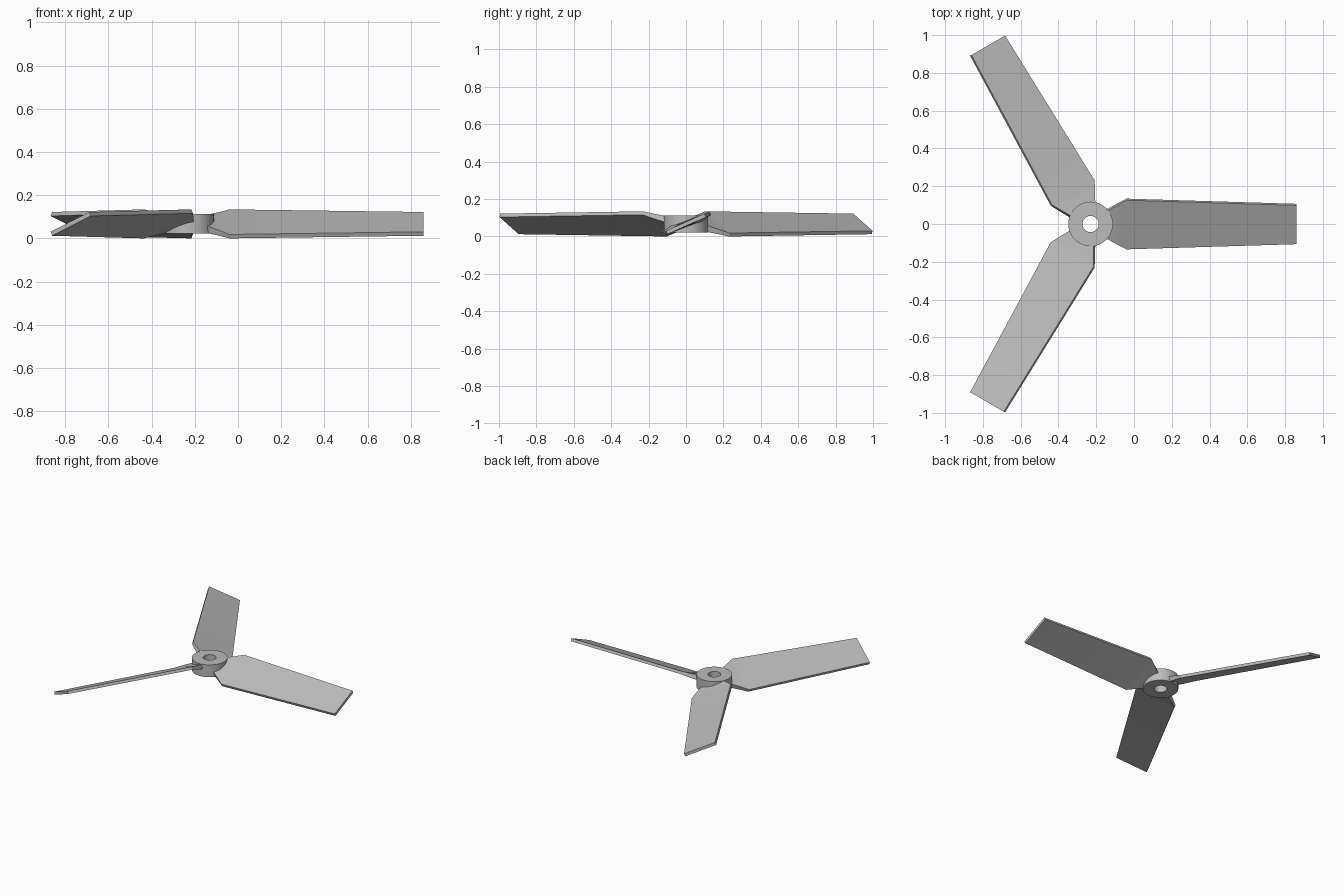
import bpy, bmesh
from math import radians, cos, sin, tau
from mathutils import Matrix, Vector

cube = bpy.data.objects.get("Cube")
if cube:
    bpy.data.objects.remove(cube)

HUB = Vector((-0.23, 0, 0))
MID = 0.067

grey = bpy.data.materials.new("mid_grey")
grey.use_nodes = True
GREY = (0.5, 0.5, 0.5, 1)
grey.diffuse_color = GREY
grey.node_tree.nodes["Principled BSDF"].inputs["Base Color"].default_value = GREY


def finish(bm, name):
    bmesh.ops.recalc_face_normals(bm, faces=bm.faces)
    mesh = bpy.data.meshes.new(name)
    bm.to_mesh(mesh)
    bm.free()
    mesh.materials.append(grey)
    return mesh


def place(mesh, name, turn=0):
    ob = bpy.data.objects.new(name, mesh)
    bpy.context.collection.objects.link(ob)
    ob.location = HUB
    ob.rotation_euler.z = turn
    bpy.ops.object.select_all(action="DESELECT")
    ob.select_set(True)
    bpy.context.view_layer.objects.active = ob
    bpy.ops.object.shade_smooth_by_angle(angle=radians(30))
    return ob


def hub_mesh(outer=0.118, bore=0.043, low=0.022, high=0.112, sides=64):
    """Ring with a shaft hole, turned from a rectangular profile."""
    bm = bmesh.new()
    profile = [(bore, low), (outer, low), (outer, high), (bore, high)]
    rings = [[bm.verts.new((r * cos(tau * i / sides), r * sin(tau * i / sides), z))
              for r, z in profile] for i in range(sides)]
    for i in range(sides):
        a, b = rings[i], rings[(i + 1) % sides]
        for k in range(4):
            n = (k + 1) % 4
            bm.faces.new((a[k], b[k], b[n], a[n]))
    return finish(bm, "hub")


def blade_mesh():
    """Pitched plate lofted along x: thick narrow root, wide shoulder, tapered tip."""
    # radius, chord, thickness, pitch in degrees
    root = Vector((0.065, 0.128, 0.038, 19))
    shoulder = Vector((0.19, 0.285, 0.02, 24))
    tip = Vector((1.09, 0.225, 0.02, 24))
    stations = [root.lerp(shoulder, i / 5) for i in range(6)] + [tip]
    bm = bmesh.new()
    loops = []
    for radius, chord, thick, pitch in stations:
        turn = Matrix.Rotation(radians(pitch), 3, "X")
        corners = [(-1, -1), (1, -1), (1, 1), (-1, 1)]
        loops.append([bm.verts.new(turn @ Vector((radius, sy * chord / 2, sz * thick / 2))
                                   + Vector((0, 0, MID))) for sy, sz in corners])
    for a, b in zip(loops, loops[1:]):
        for k in range(4):
            n = (k + 1) % 4
            bm.faces.new((a[k], a[n], b[n], b[k]))
    bm.faces.new(loops[0])
    bm.faces.new(loops[-1])
    return finish(bm, "blade")


place(hub_mesh(), "hub")
blade = blade_mesh()
for i in range(3):
    place(blade, f"blade_{i + 1}", tau * i / 3)
